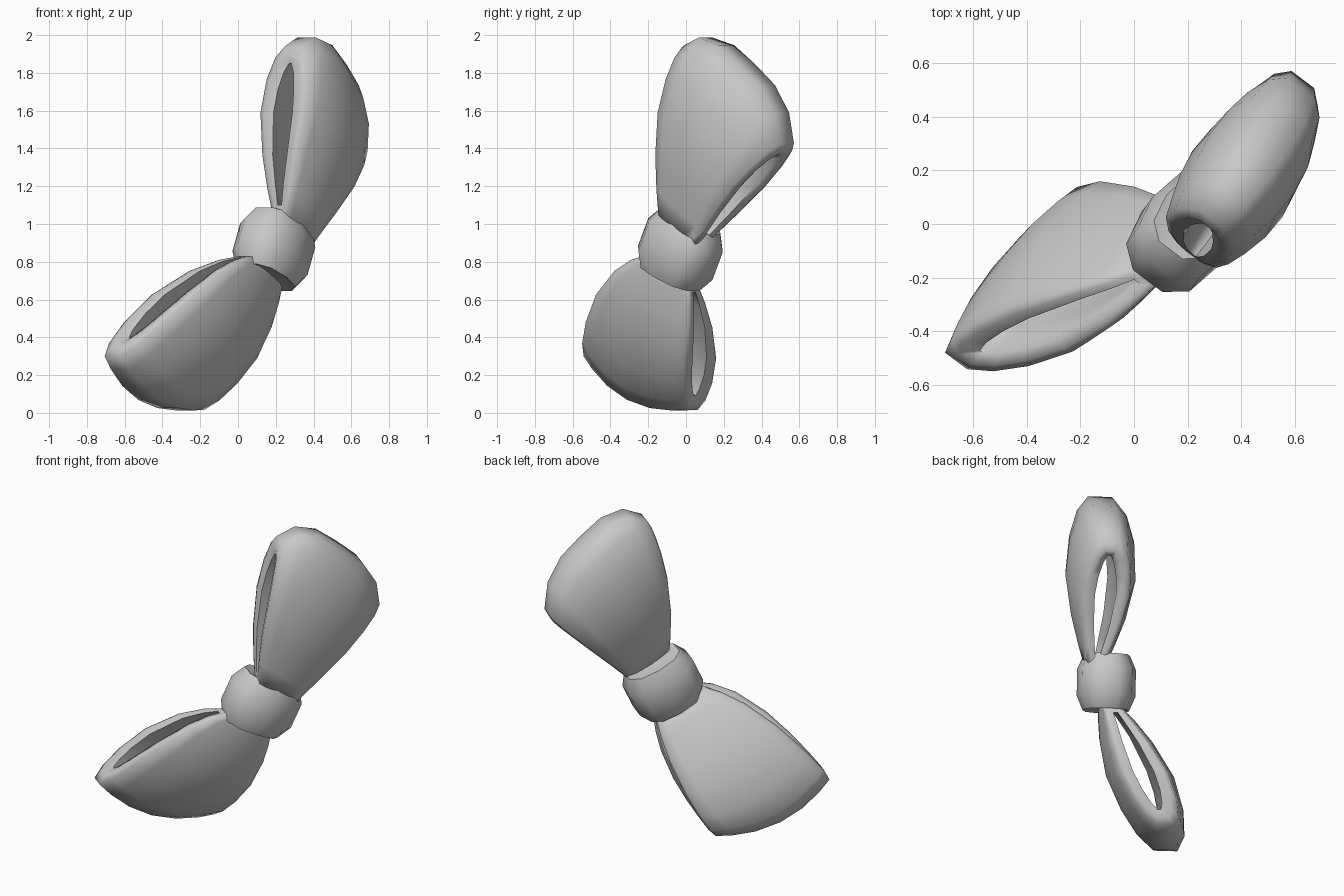
import bpy, bmesh, math
from mathutils import Vector as V

if "Cube" in bpy.data.objects:
    bpy.data.objects.remove(bpy.data.objects["Cube"])

grey = bpy.data.materials.new("plain_grey")
grey.diffuse_color = (0.58, 0.58, 0.58, 1)
grey.use_nodes = True
grey.node_tree.nodes["Principled BSDF"].inputs["Base Color"].default_value = grey.diffuse_color

N = V((0.8, -0.6, 0.0))            # direction the bow faces


def finish(name, bm, angle):
    bmesh.ops.recalc_face_normals(bm, faces=bm.faces)
    me = bpy.data.meshes.new(name)
    bm.to_mesh(me)
    bm.free()
    me.materials.append(grey)
    ob = bpy.data.objects.new(name, me)
    bpy.context.collection.objects.link(ob)
    bpy.ops.object.select_all(action='DESELECT')
    ob.select_set(True)
    bpy.context.view_layer.objects.active = ob
    bpy.ops.object.shade_smooth_by_angle(angle=math.radians(angle))
    return ob


def skin(bm, rings, wrap):
    """Quads between closed rings of points; wrap joins last ring to first."""
    rows = [[bm.verts.new(p) for p in r] for r in rings]
    n = len(rows[0])
    for i in range(len(rows) if wrap else len(rows) - 1):
        a, b = rows[i], rows[(i + 1) % len(rows)]
        for j in range(n):
            k = (j + 1) % n
            bm.faces.new((a[j], a[k], b[k], b[j]))
    return rows


def through(pts, s):
    """Quadratic through start, middle and end points."""
    a, b, c = (V(p) for p in pts)
    return a * (2*s - 1) * (s - 1) + b * 4*s*(1 - s) + c * s * (2*s - 1)


# loop sections: (distance out, half thickness) for outer skin and for the hole
OUTER = [(0, .06), (.15, .095), (.35, .14), (.6, .18), (.8, .165), (.93, .125), (1, .065)]
INNER = [(.06, .012), (.18, .025), (.35, .045), (.6, .06), (.74, .05), (.84, .03), (.89, .008)]


def lobe(name, edge1, edge2, bulge, power, fat, back):
    bulge = V(bulge)

    def point(s, v, h):
        p = through(edge1, s).lerp(through(edge2, s), (v + 1) / 2)
        return p + bulge * s * s * (1 - abs(v)**power) + N * (h - back * s)

    rings = []
    pairs = list(zip(OUTER, INNER))
    for sign, seq in ((1, pairs), (-1, pairs[::-1])):
        for (so, ho), (si, hi) in seq:
            ho *= fat
            ring = [point(so, v, sign * ho * (.68 + .32 * (1 - v*v)))
                    for v in (-.97, -.75, -.4, 0, .4, .75, .97)]
            # rolled rim, then the inside of the hole
            ring.append(point(so*.6 + si*.4, 1, sign * (ho*.42 + hi*.4)))
            ring += [point(si, v, sign * hi * (1 + .5 * (1 - v*v)))
                     for v in (.96, .5, 0, -.5, -.96)]
            ring.append(point(so*.6 + si*.4, -1, sign * (ho*.42 + hi*.4)))
            rings.append(ring)
    bm = bmesh.new()
    skin(bm, rings, True)
    return finish(name, bm, 75)


lobe("upper_loop",
     [(.22, -.12, 1.05), (.23, -.09, 1.50), (.295, -.01, 1.93)],
     [(.36, .08, .89), (.48, .28, 1.13), (.645, .53, 1.40)],
     (.06, .05, .18), 4, 1.16, .02)
lobe("lower_loop",
     [(.04, -.20, .83), (-.27, -.37, .69), (-.66, -.525, .31)],
     [(.20, .04, .67), (.04, .08, .35), (-.20, .035, .018)],
     (-.03, -.03, -.095), 2, 1.13, .012)

# knot: rounded barrel wrapped round the middle
C = V((.19, -.03, .867))
W = V((.55, .72, -.42)).normalized()
K = W.cross(N).normalized()
if K.z < 0:
    K = -K
bm = bmesh.new()
rings = []
for d, r in ((-.155, .55), (-.165, .79), (-.08, 1), (.08, 1), (.165, .79), (.155, .55)):
    ring = []
    for i in range(10):
        a = 2 * math.pi * (i + .5) / 10
        c, s = math.cos(a), math.sin(a)
        ring.append(C + K * d + W * (.225 * r * math.copysign(abs(c)**.8, c))
                    + N * (.175 * r * math.copysign(abs(s)**.8, s)))
    rings.append(ring)
rows = skin(bm, rings, False)
bm.faces.new(rows[0])
bm.faces.new(rows[-1])
finish("knot", bm, 60)
